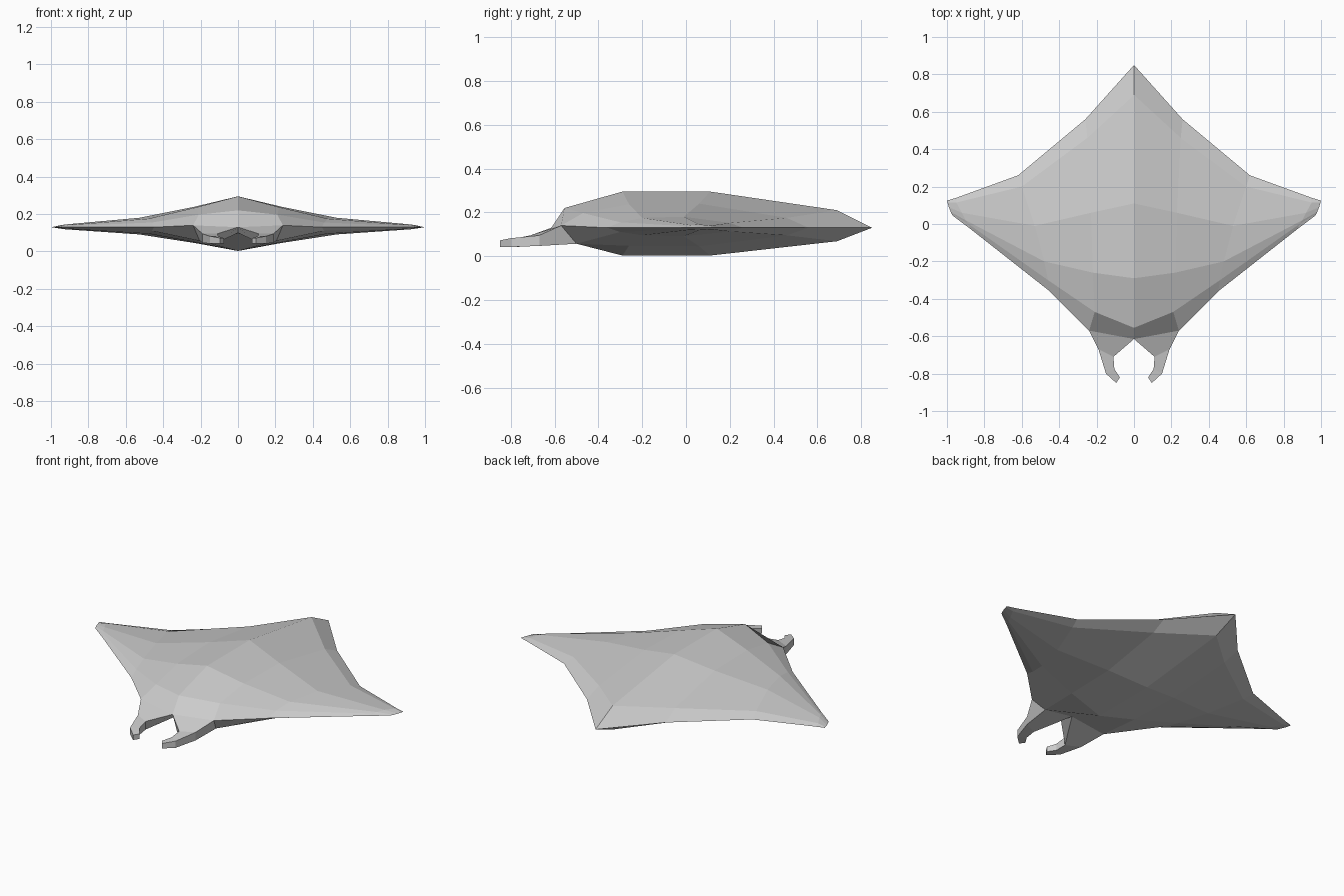
import bpy, bmesh

if "Cube" in bpy.data.objects:
    bpy.data.objects.remove(bpy.data.objects["Cube"])

MID = 0.13      # height of the wing edge plane
BELLY = 0.77    # underside depth relative to the back

# Spanwise stations, each running from trailing edge to leading edge
stations = [
    [(0, .85, .13), (0, .69, .21), (0, .11, .295), (0, -.29, .295), (0, -.555, .22), (0, -.615, .13)],
    [(.26, .56, .13), (.25, .46, .175), (.23, .06, .24), (.22, -.26, .237), (.21, -.47, .197), (.24, -.57, .14)],
    [(.62, .26, .13), (.60, .20, .152), (.53, -.01, .18), (.48, -.20, .175), (.46, -.30, .155), (.45, -.36, .13)],
    [(.95, .14, .13), (.95, .115, .14), (.92, .06, .145), (.90, .02, .142), (.885, 0, .137), (.87, -.03, .13)],
    [(1.0, .125, .13), (.997, .115, .13), (.99, .09, .13), (.98, .065, .13), (.975, .055, .13), (.97, .045, .13)],
]

bm = bmesh.new()
top = [[bm.verts.new(p) for p in s] for s in stations]

# Underside shares the outline vertices with the back
bottom = []
for i, s in enumerate(stations):
    row = []
    for j, (x, y, z) in enumerate(s):
        if j in (0, 5) or i == 4:
            row.append(top[i][j])
        else:
            row.append(bm.verts.new((x, y, MID - BELLY * (z - MID))))
    bottom.append(row)
bottom[0][4].co = (0, -.52, .10)     # mouth hollow
bottom[1][4].co = (.205, -.50, .057)

for i in range(4):
    for j in range(5):
        bm.faces.new((top[i][j], top[i + 1][j], top[i + 1][j + 1], top[i][j + 1]))
        if (i, j) != (0, 4):         # opening the head fin grows from
            bm.faces.new((bottom[i][j], bottom[i][j + 1], bottom[i + 1][j + 1], bottom[i + 1][j]))

# Head fin: four-sided tube curling inward
loop = [top[1][5], top[0][5], bottom[0][4], bottom[1][4]]
fin = [((.19, -.67), (.11, -.71), .095, .047),
       ((.15, -.80), (.105, -.775), .082, .042),
       ((.095, -.85), (.075, -.82), .072, .042)]
for outer, inner, zt, zb in fin:
    new = [bm.verts.new((*p, z)) for p, z in ((outer, zt), (inner, zt), (inner, zb), (outer, zb))]
    for k in range(4):
        n = (k + 1) % 4
        bm.faces.new((loop[k], loop[n], new[n], new[k]))
    loop = new
bm.faces.new(loop)

# Mirror to the other side
geom = bm.verts[:] + bm.edges[:] + bm.faces[:]
bmesh.ops.mirror(bm, geom=geom, axis='X', merge_dist=0.0005)
bmesh.ops.remove_doubles(bm, verts=bm.verts[:], dist=0.0005)
bmesh.ops.recalc_face_normals(bm, faces=bm.faces[:])

mesh = bpy.data.meshes.new("ray_body")
bm.to_mesh(mesh)
bm.free()
bpy.context.collection.objects.link(bpy.data.objects.new("ray_body", mesh))
